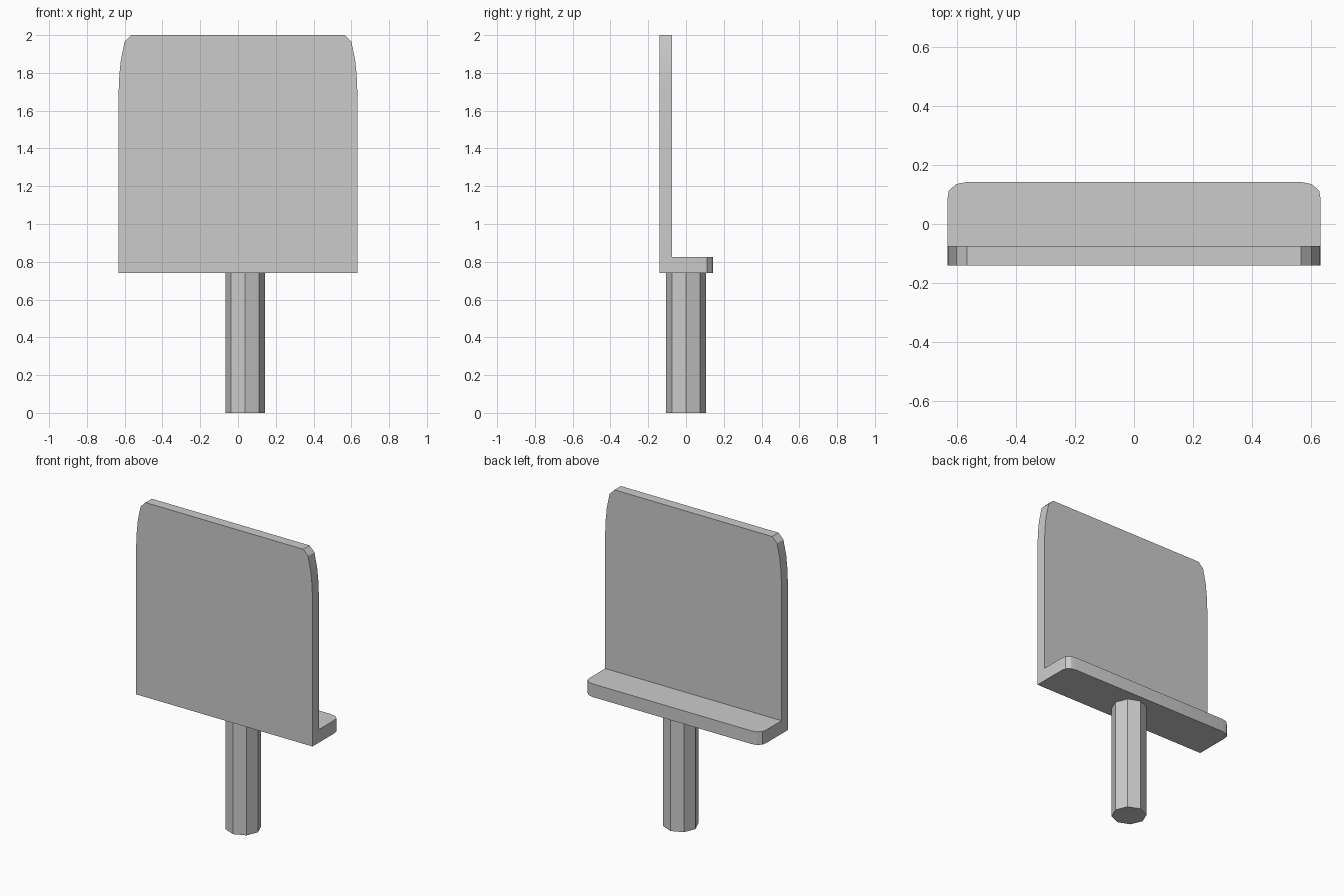
import bpy, bmesh, math

if "Cube" in bpy.data.objects:
    bpy.data.objects.remove(bpy.data.objects["Cube"])

W = 0.632                       # half width
Y0, Y1 = -0.14, -0.075          # back panel thickness range
Z0, Z1 = 0.74, 0.825            # ledge thickness range


def finish(bm, name):
    bmesh.ops.remove_doubles(bm, verts=bm.verts, dist=1e-5)
    bmesh.ops.dissolve_limit(bm, angle_limit=0.01, verts=bm.verts, edges=bm.edges)
    bmesh.ops.recalc_face_normals(bm, faces=bm.faces)
    mesh = bpy.data.meshes.new(name)
    bm.to_mesh(mesh)
    bm.free()
    obj = bpy.data.objects.new(name, mesh)
    bpy.context.collection.objects.link(obj)
    bpy.ops.object.select_all(action='DESELECT')
    obj.select_set(True)
    bpy.context.view_layer.objects.active = obj
    bpy.ops.object.shade_smooth_by_angle(angle=math.radians(30))
    return obj


def mirrored(half):
    return half + [(-x, v) for x, v in reversed(half)]


# One-piece L-shaped bracket: upright panel plus ledge
bm = bmesh.new()


def face(points):
    bm.faces.new([bm.verts.new(p) for p in points])


def strip(a, b):
    for i in range(len(a) - 1):
        face([a[i], a[i + 1], b[i + 1], b[i]])


# Upright panel with softened top corners
panel = mirrored([(W, Z1), (W, 1.70), (0.628, 1.79), (0.62, 1.87), (0.60, 1.965), (0.565, 2.0)])
front = [(x, Y0, z) for x, z in panel]
back = [(x, Y1, z) for x, z in panel]
face(front + [(-W, Y0, Z0), (W, Y0, Z0)])
face(back)
strip(front, back)

# Ledge with rounded rear corners
ledge = mirrored([(W, Y1), (W, 0.08), (0.627, 0.112), (0.602, 0.135), (0.567, 0.142)])
low = [(x, y, Z0) for x, y in ledge]
high = [(x, y, Z1) for x, y in ledge]
face(low + [(-W, Y0, Z0), (W, Y0, Z0)])
face(high)
strip(low, high)

# End squares where panel and ledge meet
for x in (-W, W):
    face([(x, Y0, Z0), (x, Y1, Z0), (x, Y1, Z1), (x, Y0, Z1)])
finish(bm, "panel_and_ledge")

# Octagonal post, slightly off centre
bm = bmesh.new()
bmesh.ops.create_cone(bm, cap_ends=True, segments=8, radius1=0.105, radius2=0.105, depth=Z0)
bmesh.ops.translate(bm, verts=bm.verts, vec=(0.038, 0, Z0 / 2))
finish(bm, "post")
